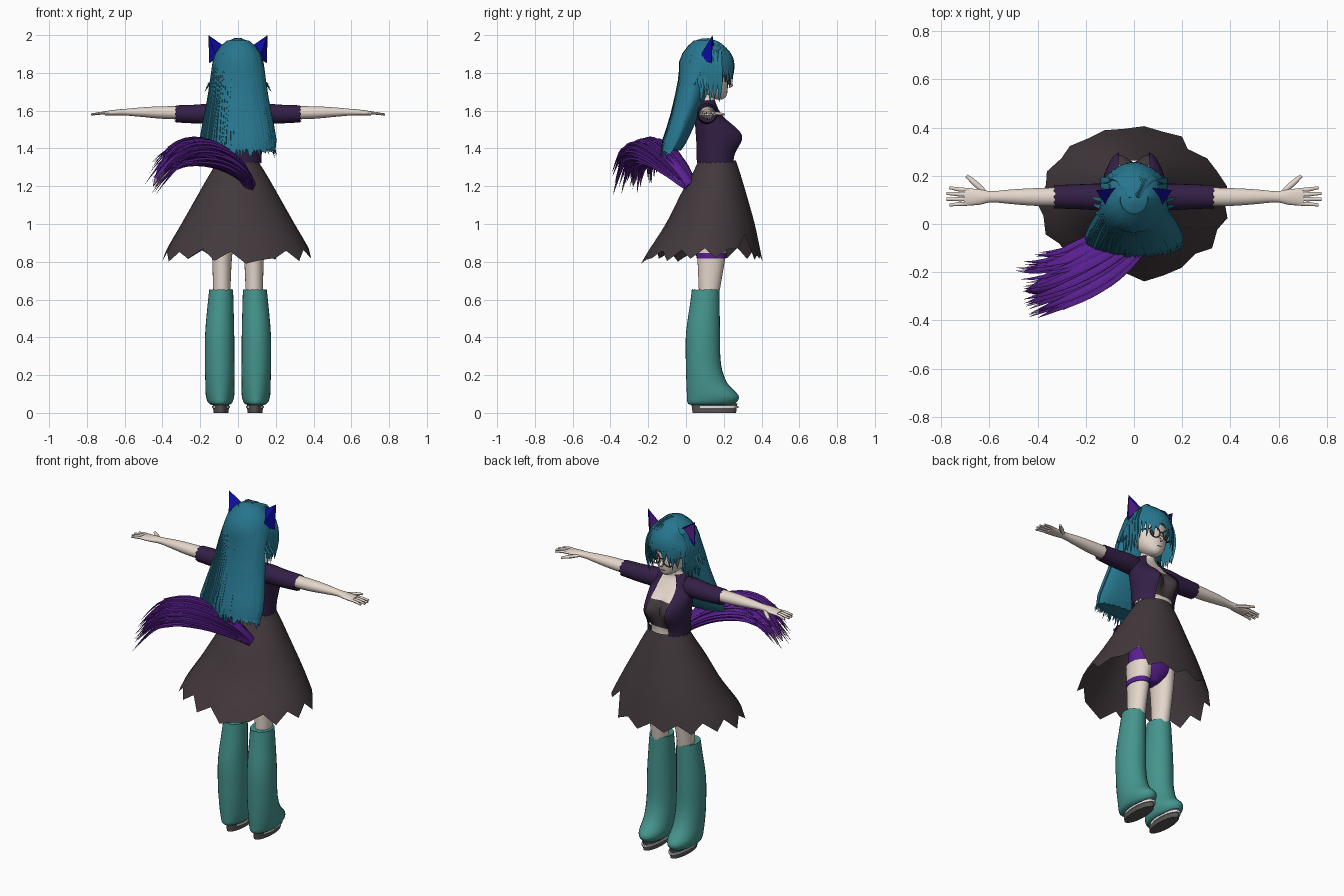
import bpy, bmesh, math, random
from mathutils import Vector

random.seed(4)
PI = math.pi
if "Cube" in bpy.data.objects:
    bpy.data.objects.remove(bpy.data.objects["Cube"])


def material(name, *rgb):
    m = bpy.data.materials.new(name)
    m.use_nodes = True
    m.diffuse_color = (*rgb, 1)
    m.node_tree.nodes["Principled BSDF"].inputs["Base Color"].default_value = (*rgb, 1)
    return m


teal = material("hair teal", .02, .18, .27)
green = material("sea green", .06, .30, .27)
skin = material("pale skin", .78, .68, .6)
plum = material("dark plum", .033, .014, .06)
charcoal = material("charcoal", .055, .04, .046)
blue = material("deep blue", .004, .004, .38)
purple = material("purple", .1, .014, .28)
lilac = material("lilac", .38, .24, .45)
grey = material("shoe grey", .1, .09, .09)
white = material("white", .8, .8, .8)


def finish(bm, name, *mats, rule=None, angle=50):
    """Turn a bmesh into a smooth-shaded object, colouring faces by a rule."""
    bmesh.ops.recalc_face_normals(bm, faces=bm.faces)
    if rule:
        for f in bm.faces:
            f.material_index = rule(f.calc_center_median())
    me = bpy.data.meshes.new(name)
    bm.to_mesh(me)
    bm.free()
    ob = bpy.data.objects.new(name, me)
    bpy.context.collection.objects.link(ob)
    for m in mats:
        me.materials.append(m)
    bpy.ops.object.select_all(action="DESELECT")
    ob.select_set(True)
    bpy.context.view_layer.objects.active = ob
    bpy.ops.object.shade_smooth_by_angle(angle=math.radians(angle))
    return ob


def at(keys, t):
    """Point on a smooth spline through tuples of any length."""
    last = len(keys) - 1
    f = min(max(t, 0), .9999) * last
    i = int(f)
    u = f - i
    rows = [keys[max(0, min(last, i + k))] for k in (-1, 0, 1, 2)]
    return [b + u / 2 * (c - a + u * (2*a - 5*b + 4*c - d + u * (3*(b - c) + d - a)))
            for a, b, c, d in zip(*rows)]


def ring_point(key, a, axis="Z"):
    x, y, z, r, q = key
    if axis == "X":
        return Vector((x, y + r * math.cos(a), z + q * math.sin(a)))
    return Vector((x + r * math.cos(a), y + q * math.sin(a), z))


def skin_rings(bm, rings, closed=True):
    """Bridge rows of points with quads, capping closed rows."""
    rows = [[bm.verts.new(p) for p in ring] for ring in rings]
    n = len(rows[0])
    for lo, hi in zip(rows, rows[1:]):
        for j in range(n if closed else n - 1):
            k = (j + 1) % n
            bm.faces.new((lo[j], lo[k], hi[k], hi[j]))
    return rows


def loft(name, keys, *mats, steps=16, n=24, axis="Z", arc=None, end=None,
         shape=None, caps=True, rule=None):
    """Elliptical sections along a spline; end(j) makes a ragged border."""
    bm = bmesh.new()
    start, stop = arc or (0, 2 * PI)
    angles = [start + (stop - start) * j / (n - 1 if arc else n) for j in range(n)]
    rings = []
    for i in range(steps + 1):
        ring = []
        for j, a in enumerate(angles):
            p = ring_point(at(keys, i / steps * (end(j) if end else 1)), a, axis)
            ring.append(shape(p, a) if shape else p)
        rings.append(ring)
    rows = skin_rings(bm, rings, not arc)
    if caps and not arc:
        for row in (rows[0], rows[-1]):
            bm.faces.new(row)
    return finish(bm, name, *mats, rule=rule)


def strand(bm, path, width, flat=.5, out=Vector((0, 0, 1)), steps=9, n=5, blunt=0):
    """Flattened lock along a path, tapering to its tip."""
    pts = [Vector(at(path, i / steps)) for i in range(steps + 1)]
    rings = []
    for i, p in enumerate(pts):
        t = i / steps
        tan = (pts[min(i + 1, steps)] - pts[max(i - 1, 0)]).normalized()
        side = tan.cross(out).normalized()
        up = side.cross(tan)
        w = width * max(blunt, (.55 + t) * (1 - t ** 3), .02)
        rings.append([p + side * w * math.cos(2*PI*j/n) + up * w * flat * math.sin(2*PI*j/n)
                      for j in range(n)])
    rows = skin_rings(bm, rings)
    bm.faces.new(rows[-1])
    bm.faces.new(rows[0])


def ragged(low):
    return lambda j: 1 - (low if j % 2 else 0) * (.4 + .6 * random.Random(j).random())


# Torso with a bust, bare at the neck and midriff
def bust(p, a):
    if math.sin(a) > 0:
        p.y += .06 * math.exp(-((abs(p.x) - .07) / .055) ** 2 - ((p.z - 1.46) / .07) ** 2)
    return p


torso = [(0, .165, 1.25, .1, .09), (0, .16, 1.33, .1, .088), (0, .155, 1.42, .115, .09),
         (0, .145, 1.51, .12, .088), (0, .12, 1.58, .115, .068), (0, .105, 1.63, .08, .05),
         (0, .108, 1.66, .045, .045), (0, .115, 1.74, .04, .042)]
loft("torso_and_tank_top", torso, skin, charcoal, steps=40, n=40, shape=bust,
     rule=lambda c: int(1.36 < c.z < 1.52))
jacket = [(0, .105, 1.655, .062, .056), (0, .107, 1.635, .095, .06), (0, .12, 1.58, .128, .074),
          (0, .145, 1.51, .132, .096), (0, .155, 1.42, .127, .1), (0, .16, 1.32, .125, .103)]
loft("open_jacket", jacket, plum, steps=24, n=44, shape=bust,
     arc=(PI / 2 + .5, 5 * PI / 2 - .5), end=ragged(.05))

# Hips, legs, garter, leg warmers and platform shoes
loft("hips", [(0, .14, .86, .03, .05), (0, .14, .92, .125, .09), (0, .15, 1.05, .14, .1),
              (0, .165, 1.3, .098, .088)], purple, skin, rule=lambda c: int(c.z > 1.03))
for side, s in (("left", 1), ("right", -1)):
    loft(side + "_leg", [(s*.075, .14, .95, .068, .088), (s*.084, .135, .83, .053, .075),
                         (s*.086, .12, .6, .044, .05)], skin)
    loft(side + "_leg_warmer",
         [(s*.093, .13, .04, .03, .09), (s*.094, .135, .05, .06, .125), (s*.095, .142, .09, .075, .137),
          (s*.096, .11, .16, .077, .108), (s*.097, .092, .26, .078, .093), (s*.097, .09, .42, .077, .09),
          (s*.092, .1, .58, .068, .078), (s*.089, .104, .655, .063, .073)],
         green, steps=30, n=28, end=ragged(.02))
    loft(side + "_shoe", [(s*.09, .15, 0, .04, .115), (s*.09, .15, .05, .043, .122)], grey, steps=2)
    loft(side + "_shoe_trim", [(s*.09, .16, .026, .046, .118), (s*.09, .16, .037, .047, .118)],
         white, steps=1)
loft("thigh_garter", [(.084, .135, .818, .056, .078), (.084, .135, .846, .057, .08)], purple, steps=2)

# Flared skirt with a torn hem
hem = [random.uniform(.9, .97) if j % 2 else random.uniform(.78, .85) for j in range(30)]
hem[4], hem[3], hem[23], hem[24] = .68, .8, 1, .93
loft("torn_skirt", [(0, .165, 1.335, .105, .1), (0, .16, 1.26, .152, .13), (0, .145, 1.15, .215, .178),
                    (0, .13, 1.0, .3, .235), (0, .1, .87, .375, .293), (0, .085, .79, .405, .325)],
     charcoal, n=30, caps=False, end=lambda j: hem[j])

# Arms, sleeves and hands
for side, s in (("left", 1), ("right", -1)):
    loft(side + "_sleeve", [(s*.06, .11, 1.58, .045, .06), (s*.13, .112, 1.585, .055, .055),
                            (s*.22, .113, 1.582, .052, .05), (s*.335, .113, 1.583, .048, .045)],
         plum, axis="X", end=ragged(.06))
    loft(side + "_arm", [(s*.25, .113, 1.588, .04, .036), (s*.4, .112, 1.59, .037, .033),
                         (s*.5, .113, 1.592, .031, .026), (s*.59, .113, 1.592, .023, .018),
                         (s*.64, .112, 1.59, .032, .016), (s*.705, .112, 1.586, .037, .011)],
         skin, axis="X")
    bm = bmesh.new()
    for k in range(4):
        y = .083 + .02 * k
        tip = .765 + .015 * math.sin(k * PI / 3)
        strand(bm, [(s*.68, y, 1.588), (s*.72, y, 1.587), (s*tip, y + .004*(k - 1), 1.58)],
               .0095, .85, n=8, blunt=.7)
    strand(bm, [(s*.61, .125, 1.588), (s*.655, .165, 1.584), (s*.695, .2, 1.58)], .013, .8, n=8, blunt=.6)
    finish(bm, side + "_fingers", skin)

# Head and face
loft("head", [(0, .175, 1.66, .012, .018), (0, .162, 1.675, .042, .05), (0, .14, 1.71, .074, .08),
              (0, .125, 1.77, .095, .1), (0, .12, 1.85, .1, .1), (0, .12, 1.93, .06, .06)], skin)
bm = bmesh.new()
strand(bm, [(0, .215, 1.775), (0, .228, 1.75), (0, .243, 1.735), (0, .225, 1.722)], .01, .8,
       out=Vector((0, 1, 0)), n=8)
finish(bm, "nose", skin)
bm = bmesh.new()
strand(bm, [(-.02, .213, 1.7), (0, .219, 1.698), (.02, .213, 1.7)], .003)
finish(bm, "mouth", plum)
for side, s in (("left", 1), ("right", -1)):
    bpy.ops.mesh.primitive_uv_sphere_add(segments=16, ring_count=8, radius=1, location=(s*.043, .211, 1.77))
    eye = bpy.context.object
    eye.name = side + "_eye"
    eye.scale = (.018, .007, .02)
    eye.data.materials.append(charcoal)
    bpy.ops.mesh.primitive_torus_add(major_segments=28, minor_segments=6, major_radius=.033,
                                     minor_radius=.0035, location=(s*.044, .231, 1.768),
                                     rotation=(PI / 2, 0, -s * .15))
    rim = bpy.context.object
    rim.name = side + "_glasses_rim"
    rim.data.materials.append(grey)
    bm = bmesh.new()
    strand(bm, [(s*.077, .225, 1.778), (s*.1, .18, 1.785), (s*.102, .12, 1.79)], .004, 1, blunt=.8)
    strand(bm, [(s*.012, .234, 1.773), (0, .238, 1.776)], .003, 1, blunt=1)
    finish(bm, side + "_glasses_temple", grey)

# Hair: a ridged mass with locks running down it
hair = [(0, .1, 1.983, .012, .012), (0, .105, 1.962, .068, .073), (0, .108, 1.91, .113, .118),
        (0, .103, 1.85, .132, .136), (0, .052, 1.78, .14, .086), (0, .022, 1.66, .158, .08),
        (0, -.018, 1.54, .182, .07), (0, -.058, 1.44, .2, .064), (0, -.078, 1.39, .195, .052)]
loft("hair_mass", hair, teal, steps=32, n=60, end=ragged(.04))
bm = bmesh.new()
for i in range(46):
    a = PI + PI * (i + random.uniform(-.3, .3)) / 45
    path = [ring_point(at(hair, .1 + .9 * k / 7), a + .04 * math.sin(k + i)) for k in range(8)]
    path.append(path[-1] + Vector((math.cos(a) * .012, -.01, -random.uniform(.005, .045))))
    strand(bm, path, .016, .4, Vector((math.cos(a), math.sin(a), .05)), steps=12)
finish(bm, "back_locks", teal)
bm = bmesh.new()
for i in range(15):
    f = i / 7 - 1
    drop = 1.765 + .025 * random.uniform(-1, 1) - .045 * abs(f) + .035 * (abs(f) < .2)
    y = .252 - .06 * f * f
    strand(bm, [(f*.02, .11, 1.98), (f*.07, .19, 1.945), (f*.105, y - .012, 1.89),
                (f*.118, y, 1.83), (f*.112 + random.uniform(-.018, .018), y - .004, drop)],
           .017, .4, Vector((f, 1, .2)))
finish(bm, "fringe", teal)
bm = bmesh.new()
for s in (-1, 1):
    for k in range(5):
        y = .18 - .024 * k
        strand(bm, [(s*.1, y, 1.92), (s*.13, y, 1.84), (s*.133, y + .002, 1.75),
                    (s*(.118 + .006*k), y - .005, 1.645 + .02 * (k % 2))], .017, .45, Vector((s, 0, 0)))
    for k in range(3):
        strand(bm, [(s*.12, .1 - .03*k, 1.84), (s*.14, .1 - .03*k, 1.76),
                    (s*(.178 - .008*k), .11 - .03*k, 1.70 + .02*k)], .01, .5, Vector((s, 0, 0)))
finish(bm, "side_locks", teal)

# Pointed ears with an inset lining
for side, s in (("left", 1), ("right", -1)):
    bm = bmesh.new()
    outer, inner, back, tip = [bm.verts.new((s * x, y, z)) for x, y, z in (
        (.152, .135, 1.85), (.07, .15, 1.94), (.112, .07, 1.88), (.157, .14, 2.0))]
    front = bm.faces.new((outer, inner, tip))
    for trio in ((outer, back, tip), (back, inner, tip), (outer, inner, back)):
        bm.faces.new(trio)
    bmesh.ops.recalc_face_normals(bm, faces=bm.faces)
    bmesh.ops.inset_individual(bm, faces=[front], thickness=.012, depth=-.006)
    front.material_index = 1
    finish(bm, side + "_ear", blue, purple, angle=30)

# Bushy tail made of locks around a curved spine
spine = [(.065, .02, 1.2), (.01, -.05, 1.285), (-.1, -.13, 1.36), (-.23, -.2, 1.385),
         (-.36, -.255, 1.34), (-.45, -.28, 1.2)]
bm = bmesh.new()
strand(bm, spine, .055, 1, n=10, steps=16)
for i in range(60):
    a, r = i * 2.4, math.sqrt(random.uniform(.1, 1))
    length = random.uniform(.72, 1)
    path = []
    for k in range(9):
        t = length * k / 8
        spread = r * (.028 + .07 * math.sin(min(t * 1.5, 1) * PI / 2))
        path.append(Vector(at(spine, t)) + spread * Vector(
            (.45 * math.cos(a), -1.1 * math.cos(a), .75 * math.sin(a))))
    path[-1] += Vector((-.025, -.02 * math.cos(a), -.01))
    strand(bm, path, .019, .55, steps=14)
finish(bm, "bushy_tail", purple, lilac, rule=lambda c: int(c.x < -.4 and c.z < 1.26))
